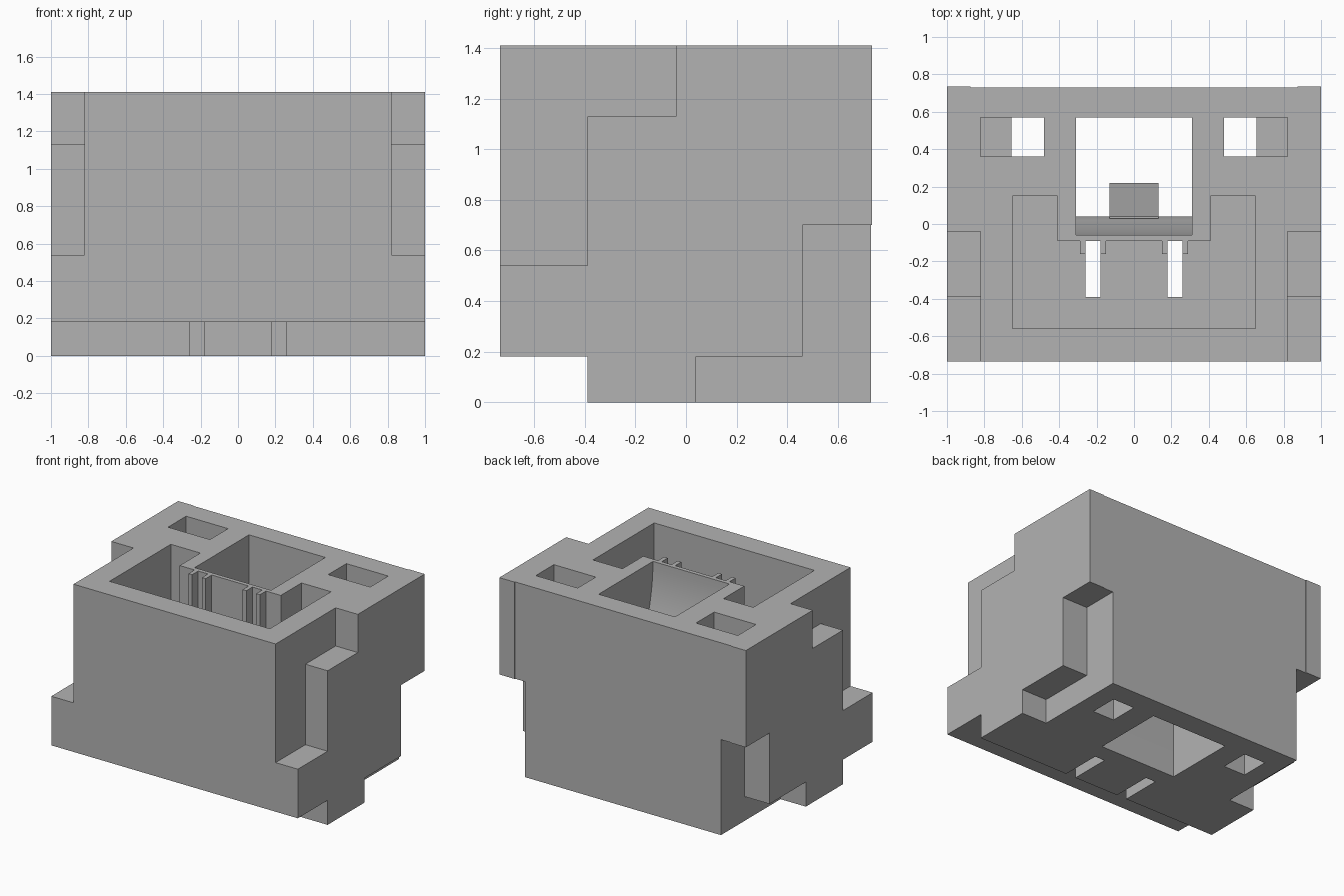
import bpy
import bmesh
from mathutils import Vector

if "Cube" in bpy.data.objects:
    bpy.data.objects.remove(bpy.data.objects["Cube"], do_unlink=True)

TOP, BACK, FRONT = 1.41, 0.73, -0.735

grey = bpy.data.materials.new("plain grey")
grey.use_nodes = True
grey.diffuse_color = (0.45, 0.45, 0.45, 1)
grey.node_tree.nodes["Principled BSDF"].inputs["Base Color"].default_value = grey.diffuse_color


def prism(name, profile, axis, lo, hi):
    """Extrude a flat outline along x (yz outline) or z (xy outline)."""
    bm = bmesh.new()
    place = (lambda a, b: (lo, a, b)) if axis == "x" else (lambda a, b: (a, b, lo))
    face = bm.faces.new([bm.verts.new(place(a, b)) for a, b in profile])
    grown = bmesh.ops.extrude_face_region(bm, geom=[face])["geom"]
    step = Vector((hi - lo, 0, 0)) if axis == "x" else Vector((0, 0, hi - lo))
    bmesh.ops.translate(bm, verts=[v for v in grown if isinstance(v, bmesh.types.BMVert)], vec=step)
    bmesh.ops.recalc_face_normals(bm, faces=bm.faces)
    mesh = bpy.data.meshes.new(name)
    bm.to_mesh(mesh)
    bm.free()
    mesh.materials.append(grey)
    ob = bpy.data.objects.new(name, mesh)
    bpy.context.collection.objects.link(ob)
    return ob


def box(name, x, y, z):
    outline = [(x[0], y[0]), (x[1], y[0]), (x[1], y[1]), (x[0], y[1])]
    return prism(name, outline, "z", *z)


def both_sides(name, x, y, z):
    return [box(name + "_left", x, y, z),
            box(name + "_right", (-x[1], -x[0]), y, z)]


# Housing block with the raised front underside
housing = prism("housing", [(FRONT, 0.18), (-0.39, 0.18), (-0.39, 0), (BACK, 0),
                            (BACK, TOP), (FRONT, TOP)], "x", -1, 1)
cutters = []

# Stepped notches on both flanks
cutters += both_sides("front_notch", (0.82, 1.1), (-0.9, -0.39), (0.54, 1.6))
cutters += both_sides("upper_notch", (0.82, 1.1), (-0.9, -0.04), (1.13, 1.6))
cutters += both_sides("back_notch", (0.795, 1.1), (0.46, 0.9), (-0.1, 0.70))
cutters += both_sides("lower_notch", (0.795, 1.1), (0.04, 0.9), (-0.1, 0.18))

# Front pocket with guide ribs beside each slot
half = [(0.15, -0.09), (0.15, -0.16), (0.18, -0.16), (0.18, -0.09), (0.26, -0.09),
        (0.26, -0.16), (0.29, -0.16), (0.29, -0.09), (0.41, -0.09), (0.41, 0.15),
        (0.65, 0.15), (0.65, -0.56)]
cutters.append(prism("front_pocket", half + [(-x, y) for x, y in reversed(half)], "z", 0.35, 1.6))
cutters += both_sides("contact_slot", (0.18, 0.26), (-0.39, -0.09), (-0.1, 0.5))

# Through window whose front wall curves inward
curve = [(-0.06 + 0.10 * (i / 10) ** 2, TOP - 0.05 * i) for i in range(11)]
window = [(0.57, 1.6), (-0.06, 1.6)] + curve + [(0.04, -0.1), (0.57, -0.1)]
cutters.append(prism("window", window, "x", -0.31, 0.31))

# Side wells with a ledge
cutters += both_sides("well", (0.48, 0.82), (0.36, 0.57), (0.85, 1.6))
cutters += both_sides("well_hole", (0.48, 0.655), (0.36, 0.57), (-0.1, 0.9))

for cutter in cutters:
    cutter.hide_render = True
    mod = housing.modifiers.new(cutter.name, "BOOLEAN")
    mod.operation = "DIFFERENCE"
    mod.solver = "EXACT"
    mod.object = cutter

# Bake the cuts and drop the cutters
bpy.context.view_layer.update()
graph = bpy.context.evaluated_depsgraph_get()
baked = bpy.data.meshes.new_from_object(housing.evaluated_get(graph))
housing.modifiers.clear()
housing.data = baked
for cutter in cutters:
    bpy.data.objects.remove(cutter, do_unlink=True)

# Latch wedge inside the window
prism("latch", [(0.03, 0.95), (0.04, 0.95), (0.22, 0.45), (0.22, 0.40), (0.03, 0.40)],
      "x", -0.13, 0.13)

# Thin pads on the upper back corners
both_sides("back_pad", (0.875, 1), (BACK - 0.01, 0.735), (0.70, TOP))

# Soft shading on the curved wall only
for ob in bpy.context.selected_objects:
    ob.select_set(False)
housing.select_set(True)
bpy.context.view_layer.objects.active = housing
bpy.ops.object.shade_smooth_by_angle(angle=0.5)
